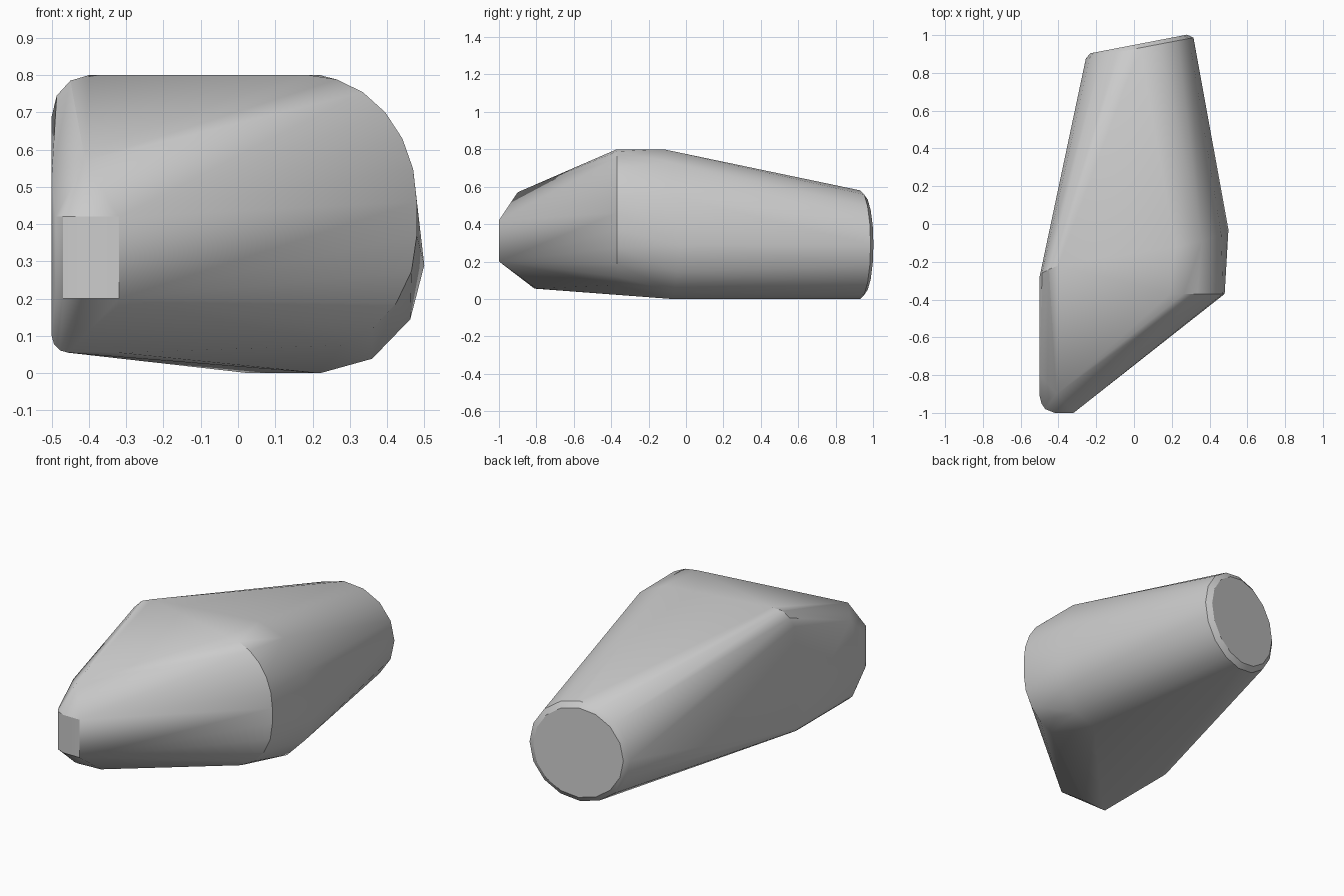
import bpy, bmesh
from math import cos, sin, radians
from mathutils import Vector

old = bpy.data.objects.get("Cube")
if old:
    bpy.data.objects.remove(old, do_unlink=True)


def arc(cx, cz, rx, rz, start, end, steps, y0, y1=None):
    """Elliptical arc in x and z, with y running from y0 to y1."""
    y1 = y0 if y1 is None else y1
    pts = []
    for i in range(steps + 1):
        t = i / steps
        a = radians(start + (end - start) * t)
        pts.append((cx + rx * cos(a), y0 + (y1 - y0) * t, cz + rz * sin(a)))
    return pts


def disc(centre, radius, steps=16):
    """Circle turned slightly sideways about z."""
    side = Vector((0.982, 0.189, 0))
    up = Vector((0, 0, 1))
    turn = radians(360 / steps)
    return [Vector(centre) + radius * (side * cos(i * turn) + up * sin(i * turn))
            for i in range(steps)]


points = []
# Round rear end with a small chamfer
points += disc((0.03, 0.932, 0.29), 0.29)
points += disc((0.025, 0.953, 0.29), 0.26)
# Sharp shoulder arc on the wide side
points += arc(0.19, 0.46, 0.29, 0.34, 90, 0, 6, -0.37)
points += arc(0.19, 0.37, 0.29, 0.31, 0, -90, 5, -0.37)
# Softer swelling behind the shoulder
points += arc(0.22, 0.29, 0.28, 0.51, 90, 0, 3, -0.12, -0.03)
points += arc(0.22, 0.29, 0.28, 0.29, 0, -90, 3, -0.03, -0.08)
# Rounded upper and lower corners of the straight flank
points += arc(-0.4, 0.69, 0.1, 0.11, 90, 180, 3, -0.22, -0.28)
points += arc(-0.455, 0.1, 0.045, 0.045, 180, 270, 3, -0.3, -0.34)
points += arc(-0.455, 0.1, 0.045, 0.045, 180, 270, 3, -0.83, -0.81)
# Blunt nose: brow, chin and rounded flat tip
points += [(-0.41, -0.9, 0.57), (-0.5, -0.8, 0.53), (-0.32, -0.8, 0.055)]
for z in (0.2, 0.42):
    points += [(-0.32, -1, z), (-0.42, -1, z), (-0.47, -0.98, z),
               (-0.49, -0.95, z), (-0.5, -0.91, z)]

# Stretch one closed skin over all the sections
bm = bmesh.new()
for p in points:
    bm.verts.new(p)
hull = bmesh.ops.convex_hull(bm, input=bm.verts[:])
bmesh.ops.delete(bm, geom=list({g for g in hull["geom_interior"]
                                if isinstance(g, bmesh.types.BMVert)}), context="VERTS")
bmesh.ops.dissolve_limit(bm, angle_limit=radians(0.5),
                         verts=bm.verts[:], edges=bm.edges[:])
bmesh.ops.recalc_face_normals(bm, faces=bm.faces[:])
mesh = bpy.data.meshes.new("tapered_body")
bm.to_mesh(mesh)
bm.free()

body = bpy.data.objects.new("tapered_body", mesh)
bpy.context.collection.objects.link(body)

grey = bpy.data.materials.new("plain_grey")
grey.use_nodes = True
colour = (0.6, 0.6, 0.6, 1)
grey.diffuse_color = colour
grey.node_tree.nodes["Principled BSDF"].inputs["Base Color"].default_value = colour
mesh.materials.append(grey)

# Smooth skin with crisp creases
bpy.ops.object.select_all(action="DESELECT")
body.select_set(True)
bpy.context.view_layer.objects.active = body
bpy.ops.object.shade_smooth_by_angle(angle=radians(30))
